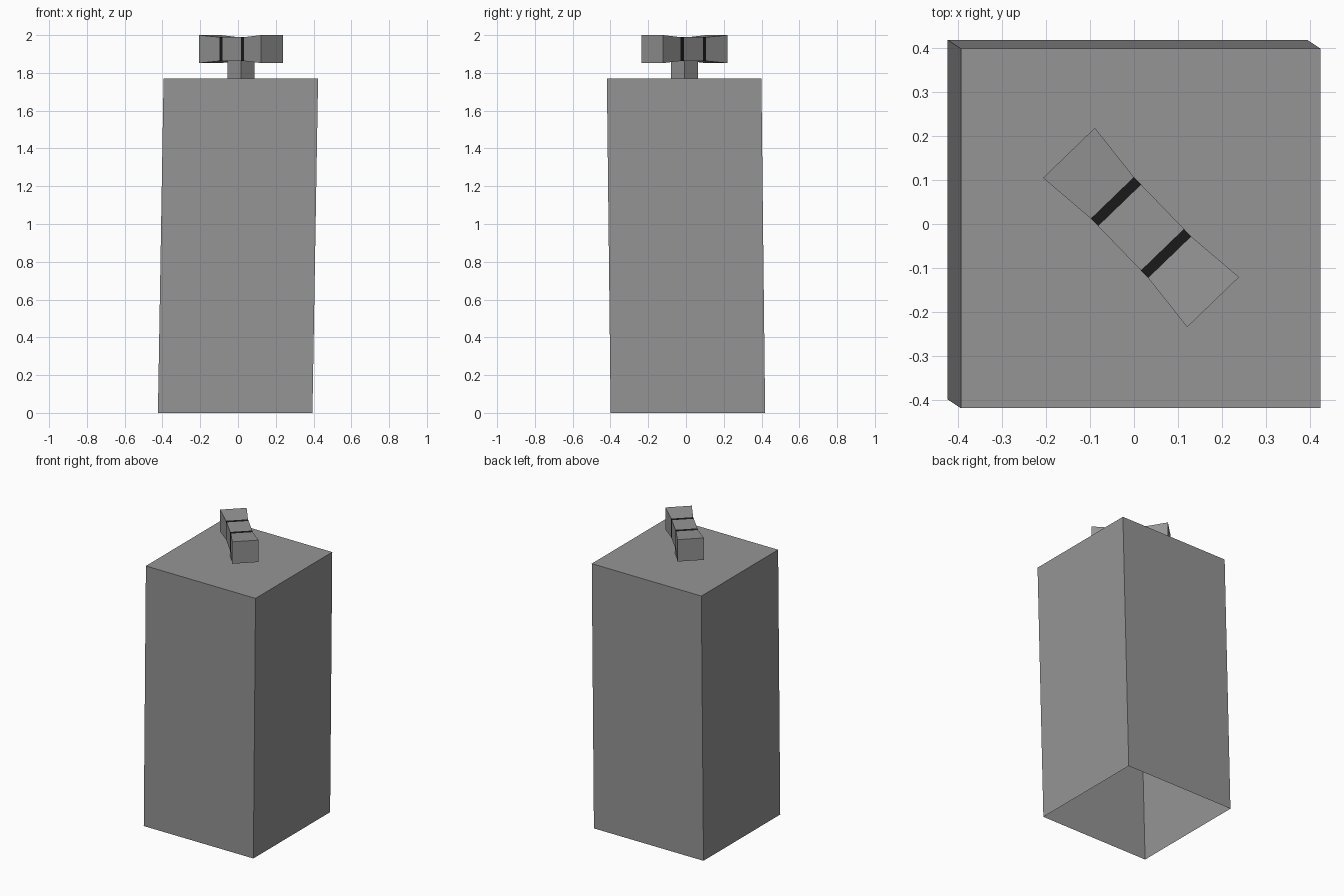
import bpy, bmesh, math
from mathutils import Matrix, Vector

cube = bpy.data.objects.get("Cube")
if cube:
    bpy.data.objects.remove(cube, do_unlink=True)


def make_material(name, value):
    mat = bpy.data.materials.new(name)
    mat.use_nodes = True
    color = (value, value, value, 1)
    mat.diffuse_color = color
    mat.node_tree.nodes["Principled BSDF"].inputs["Base Color"].default_value = color
    return mat


grey = make_material("grey", 0.3)
black = make_material("black", 0.01)


def loft(name, sections, caps, materials, stripes=()):
    """Join rings of points with quads; the spans in stripes take the second material."""
    bm = bmesh.new()
    rings = [[bm.verts.new(p) for p in ring] for ring in sections]
    for span, (a, b) in enumerate(zip(rings, rings[1:])):
        for i in range(4):
            j = (i + 1) % 4
            face = bm.faces.new((a[i], a[j], b[j], b[i]))
            face.material_index = int(span in stripes)
    if caps[0]:
        bm.faces.new(rings[0][::-1])
    if caps[1]:
        bm.faces.new(rings[-1])
    bmesh.ops.recalc_face_normals(bm, faces=bm.faces)
    mesh = bpy.data.meshes.new(name)
    bm.to_mesh(mesh)
    bm.free()
    for mat in materials:
        mesh.materials.append(mat)
    obj = bpy.data.objects.new(name, mesh)
    bpy.context.collection.objects.link(obj)
    return obj


CORNERS = [(-1, -1), (1, -1), (1, 1), (-1, 1)]


def level(cx, cy, z, half):
    return [(cx + half * x, cy + half * y, z) for x, y in CORNERS]


# Leaning body shell, open underneath
loft("body", [level(-0.015, 0.01, 0, 0.409), level(0.015, -0.01, 1.77, 0.409)],
     (False, True), [grey])

# Handle axis is turned on the body
turn = Matrix.Translation((0.016, -0.008, 0)) @ Matrix.Rotation(math.radians(-46), 4, "Z")

# Square stem under the handle
stem = [[turn @ Vector(p) for p in level(0, 0, z, 0.05)] for z in (1.765, 1.87)]
loft("stem", stem, (False, False), [grey])

# Bow-shaped handle: flared ends, narrow waist, two dark bands
half = [(0.07, 0.068, 0.063), (0.094, 0.068, 0.063), (0.236, 0.082, 0.074)]
stations = [(-s, w, h) for s, w, h in reversed(half)] + half
handle = [[turn @ Vector((s, w * y, 1.926 + h * z)) for y, z in CORNERS]
          for s, w, h in stations]
loft("handle", handle, (True, True), [grey, black], stripes=(1, 3))
